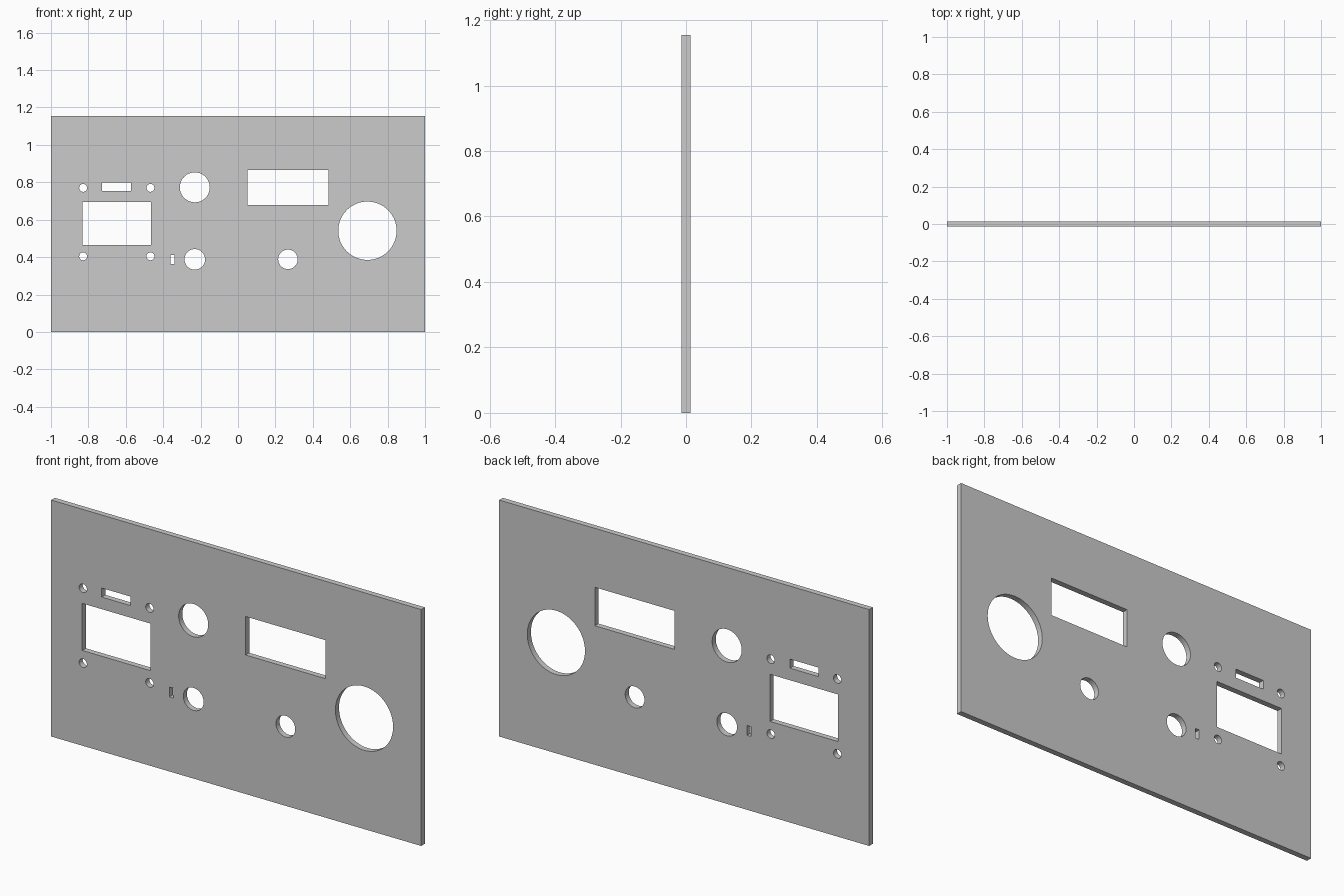
import bpy, bmesh
from math import cos, sin, pi

if "Cube" in bpy.data.objects:
    bpy.data.objects.remove(bpy.data.objects["Cube"])

HEIGHT, THICK = 1.155, 0.028

# Cutouts: round (x, z, radius) and rectangular (x0, x1, z0, z1)
round_holes = [(-0.231, 0.773, 0.08), (-0.231, 0.388, 0.055),
               (0.267, 0.388, 0.052), (0.692, 0.541, 0.156)]
round_holes += [(x, z, 0.021) for x in (-0.828, -0.468) for z in (0.404, 0.77)]
rect_holes = [(-0.832, -0.464, 0.465, 0.695), (-0.727, -0.571, 0.754, 0.798),
              (-0.361, -0.34, 0.364, 0.412), (0.051, 0.483, 0.679, 0.867)]

curve = bpy.data.curves.new("panel_profile", 'CURVE')
curve.dimensions = '2D'
curve.fill_mode = 'BOTH'
curve.extrude = THICK / 2


def outline(points):
    s = curve.splines.new('POLY')
    s.points.add(len(points) - 1)
    for p, (x, y) in zip(s.points, points):
        p.co = (x, y, 0, 1)
    s.use_cyclic_u = True


def rect(x0, x1, z0, z1):
    outline([(x0, z0), (x1, z0), (x1, z1), (x0, z1)])


def circle(x, z, r, n=64):
    outline([(x + r * cos(2 * pi * i / n), z + r * sin(2 * pi * i / n)) for i in range(n)])


# Panel outline with all openings
rect(-1, 1, 0, HEIGHT)
for h in rect_holes:
    rect(*h)
for h in round_holes:
    circle(*h)

# Stand the filled profile upright and turn it into a clean mesh
panel = bpy.data.objects.new("front_panel", curve)
bpy.context.collection.objects.link(panel)
panel.rotation_euler.x = pi / 2
bpy.context.view_layer.objects.active = panel
panel.select_set(True)
bpy.ops.object.convert(target='MESH')
panel = bpy.context.object
panel.name = "front_panel"
bpy.ops.object.transform_apply(location=False, rotation=True, scale=False)
bm = bmesh.new()
bm.from_mesh(panel.data)
bmesh.ops.remove_doubles(bm, verts=bm.verts, dist=1e-5)
bmesh.ops.recalc_face_normals(bm, faces=bm.faces)
bm.to_mesh(panel.data)
bm.free()
bpy.ops.object.shade_smooth_by_angle(angle=pi / 6)
